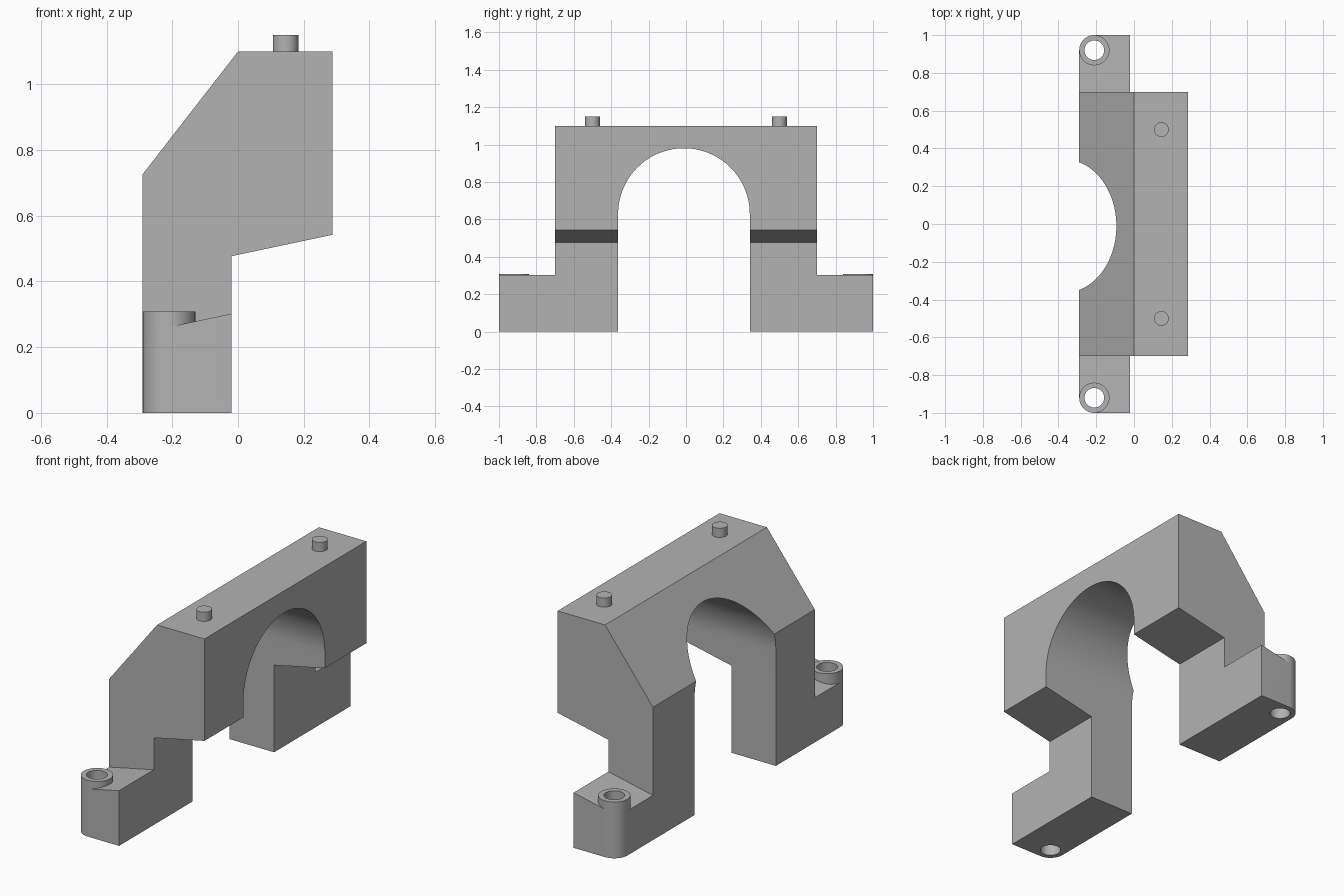
import bpy, bmesh
from math import sin, cos, pi, radians
from mathutils import Vector

cube = bpy.data.objects.get("Cube")
if cube:
    bpy.data.objects.remove(cube, do_unlink=True)

grey = bpy.data.materials.new("plain grey")
grey.use_nodes = True
colour = (0.45, 0.45, 0.45, 1)
grey.diffuse_color = colour
grey.node_tree.nodes["Principled BSDF"].inputs["Base Color"].default_value = colour

BACK, WEB = -0.29, -0.02          # thickness limits of the legs
SLOPE = 0.213                     # tilt of foot tops and underside


def prism(name, points, axis, low, high, top_plane=None):
    """Extrude a 2D outline along an axis, optionally trimming the top."""
    place = {"x": lambda a, b, d: (d, a, b),
             "y": lambda a, b, d: (a, d, b),
             "z": lambda a, b, d: (a, b, d)}[axis]
    bm = bmesh.new()
    base = bm.faces.new([bm.verts.new(place(a, b, low)) for a, b in points])
    new = bmesh.ops.extrude_face_region(bm, geom=[base])["geom"]
    verts = [v for v in new if isinstance(v, bmesh.types.BMVert)]
    bmesh.ops.translate(bm, verts=verts, vec=Vector(place(0, 0, high - low)))
    if top_plane:
        cut = bmesh.ops.bisect_plane(bm, geom=bm.verts[:] + bm.edges[:] + bm.faces[:],
                                     plane_co=top_plane[0], plane_no=top_plane[1],
                                     clear_outer=True)["geom_cut"]
        rim = [e for e in cut if isinstance(e, bmesh.types.BMEdge)]
        bmesh.ops.contextual_create(bm, geom=rim)
    bmesh.ops.recalc_face_normals(bm, faces=bm.faces)
    mesh = bpy.data.meshes.new(name)
    bm.to_mesh(mesh)
    bm.free()
    mesh.materials.append(grey)
    obj = bpy.data.objects.new(name, mesh)
    bpy.context.collection.objects.link(obj)
    return obj


def arc(cx, cy, r, start, end, steps):
    return [(cx + r * cos(start + (end - start) * i / steps),
             cy + r * sin(start + (end - start) * i / steps)) for i in range(steps + 1)]


def circle(cx, cy, r, steps=48):
    return arc(cx, cy, r, 0, 2 * pi, steps)[:-1]


def activate(obj):
    bpy.ops.object.select_all(action="DESELECT")
    obj.select_set(True)
    bpy.context.view_layer.objects.active = obj


def combine(target, tool, operation):
    activate(target)
    mod = target.modifiers.new(operation, "BOOLEAN")
    mod.operation, mod.solver, mod.object = operation, "EXACT", tool
    bpy.ops.object.modifier_apply(modifier=mod.name)
    bpy.data.objects.remove(tool, do_unlink=True)


# Main bridge: side profile swept across the width
bridge = prism("arched_bridge", [
    (BACK, 0), (WEB, 0), (WEB, 0.477), (0.287, 0.542),
    (0.287, 1.1), (0, 1.1), (BACK, 0.727)], "y", -0.7, 0.7)

# Feet with a sloped top, rounded outer corner, screw boss and through hole
BX, BY, BR = -0.21, 0.92, 0.08
for side in (1, -1):
    corner = arc(BX, BY, BR, pi / 2, pi, 12)
    plan = [(BACK, 0.6), (WEB, 0.6), (WEB, 1.0)] + corner
    foot = prism("foot", [(x, side * y) for x, y in plan], "z", 0, 0.4,
                 ((WEB, 0, 0.302), (-SLOPE, 0, 1)))
    combine(bridge, foot, "UNION")
    combine(bridge, prism("boss", circle(BX, side * BY, BR), "z", 0, 0.308), "UNION")
    combine(bridge, prism("hole", circle(BX, side * BY, 0.052), "z", -0.1, 0.5), "DIFFERENCE")

# Arched opening through the middle
opening = [(-0.363, -0.1), (0.341, -0.1)] + arc(-0.011, 0.628, 0.352, 0, pi, 64)
combine(bridge, prism("opening", opening, "x", -0.5, 0.5), "DIFFERENCE")

# Locating pegs on the top
parts = [bridge]
for side, word in ((1, "back"), (-1, "front")):
    parts.append(prism(word + "_peg", circle(0.145, side * 0.5, 0.039), "z", 1.09, 1.15))

for obj in parts:
    activate(obj)
    bpy.ops.object.shade_smooth_by_angle(angle=radians(30))
